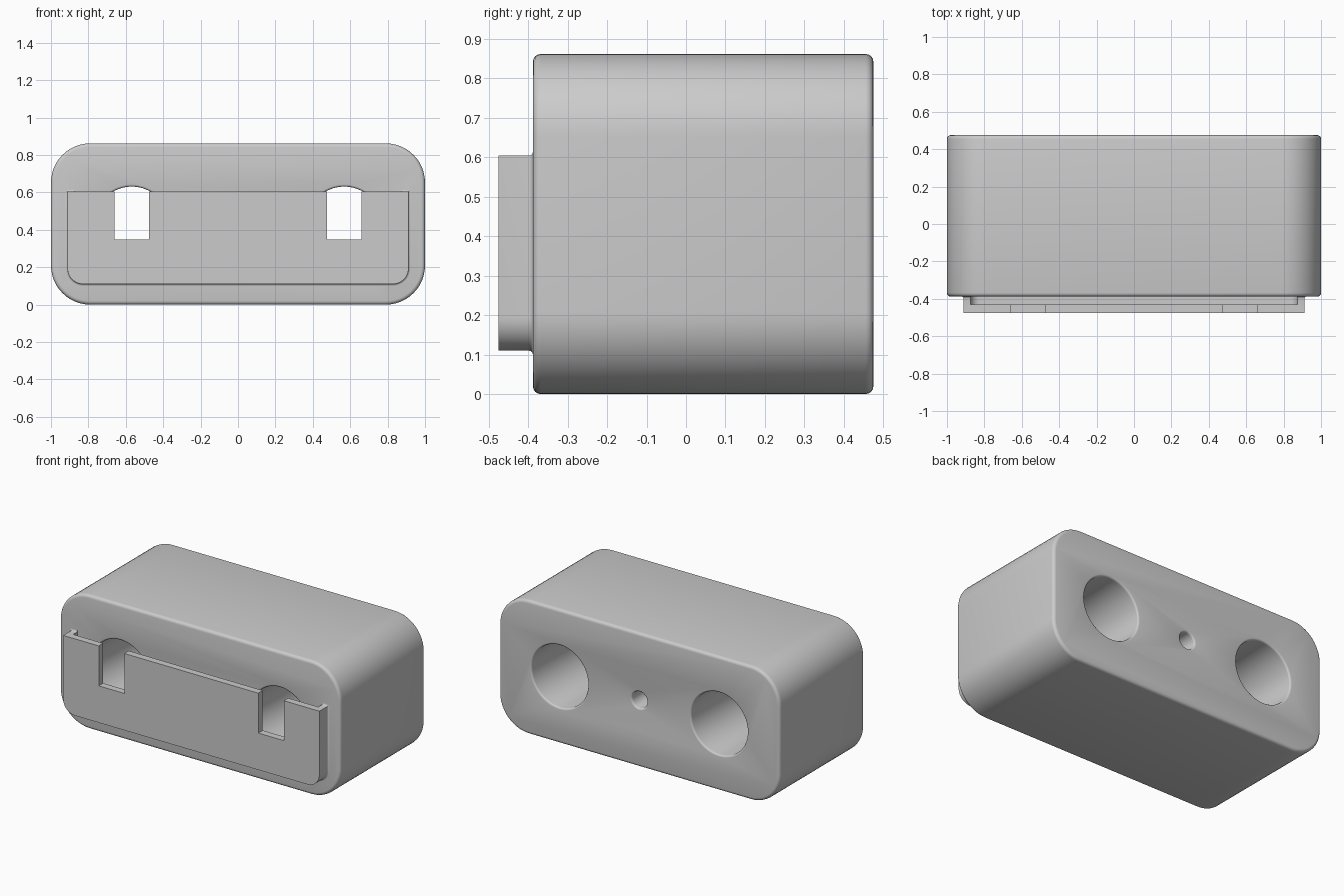
import bpy
import bmesh
from math import sin, cos, pi, radians

cube = bpy.data.objects.get("Cube")
if cube:
    bpy.data.objects.remove(cube)

grey = bpy.data.materials.new("grey plastic")
grey.use_nodes = True
COLOR = (0.6, 0.6, 0.6, 1)
grey.diffuse_color = COLOR
grey.node_tree.nodes["Principled BSDF"].inputs["Base Color"].default_value = COLOR

MID = 0.431          # height of the hole axes
FRONT, FACE, BACK = -0.475, -0.388, 0.475
HOLE_X = 0.568


def outline(half, low, high, r_low, r_high, steps=12):
    """Rectangle in x and z with rounded bottom and top corners."""
    points = []
    corners = ((1, 1, r_high), (-1, 1, r_high), (-1, -1, r_low), (1, -1, r_low))
    for i, (sx, sz, r) in enumerate(corners):
        cx = sx * (half - r)
        cz = high - r if sz > 0 else low + r
        for k in range(steps + 1 if r else 1):
            a = (i + k / steps) * pi / 2
            points.append((cx + r * cos(a), cz + r * sin(a)))
    return points


def circle(x, z, r, sides=64):
    return [(x + r * cos(2 * pi * i / sides), z + r * sin(2 * pi * i / sides))
            for i in range(sides)]


def loft(name, sections):
    """Join (y, points) sections into a closed solid."""
    bm = bmesh.new()
    rings = [[bm.verts.new((x, y, z)) for x, z in pts] for y, pts in sections]
    n = len(rings[0])
    for a, b in zip(rings, rings[1:]):
        for i in range(n):
            j = (i + 1) % n
            bm.faces.new((a[i], a[j], b[j], b[i]))
    bm.faces.new(rings[0])
    bm.faces.new(rings[-1])
    bmesh.ops.recalc_face_normals(bm, faces=bm.faces)
    mesh = bpy.data.meshes.new(name)
    bm.to_mesh(mesh)
    bm.free()
    mesh.materials.append(grey)
    ob = bpy.data.objects.new(name, mesh)
    bpy.context.collection.objects.link(ob)
    return ob


def carve(ob, cutters):
    """Subtract the cutters, then remove them."""
    for cutter in cutters:
        mod = ob.modifiers.new("cut", "BOOLEAN")
        mod.operation, mod.solver, mod.object = "DIFFERENCE", "EXACT", cutter
    graph = bpy.context.evaluated_depsgraph_get()
    result = bpy.data.meshes.new_from_object(ob.evaluated_get(graph))
    ob.modifiers.clear()
    ob.data = result
    for cutter in cutters:
        bpy.data.objects.remove(cutter)


def smooth(ob, angle):
    bpy.ops.object.select_all(action="DESELECT")
    ob.select_set(True)
    bpy.context.view_layer.objects.active = ob
    bpy.ops.object.shade_smooth_by_angle(angle=radians(angle))


def fillet(r, steps=4):
    """(depth, inset) pairs along a quarter round, from end face to side."""
    angles = [k / steps * pi / 2 for k in range(steps + 1)]
    return [(r * (1 - cos(a)), r * (1 - sin(a))) for a in angles]


# Main block with softened front and back edges
ends = fillet(0.02)
levels = [(FACE + d, i) for d, i in ends] + [(BACK - d, i) for d, i in reversed(ends)]
block = loft("main_block", [
    (y, outline(1 - i, i, 2 * MID - i, 0.21 - i, 0.21 - i)) for y, i in levels])


# Round through holes with softened rims
def bore(x, r, rim):
    quarter = fillet(rim)
    steps = [(FACE - 0.02, rim)] + [(FACE + d, i) for d, i in quarter]
    steps += [(BACK - d, i) for d, i in reversed(quarter)] + [(BACK + 0.02, rim)]
    return loft("bore_cutter", [(y, circle(x, MID, r + i)) for y, i in steps])


carve(block, [bore(-HOLE_X, 0.2, 0.012), bore(HOLE_X, 0.2, 0.012), bore(0, 0.053, 0.012)])
smooth(block, 35)

# Front pocket: a shallow tray, open at the top, flaring where it meets the block
flare = [(FACE - d, i) for d, i in fillet(0.01)]
tray = loft("front_pocket", [(FRONT, outline(0.912, 0.11, 0.604, 0.085, 0))] + [
    (y, outline(0.912 + i, 0.11 - i, 0.604 + i, 0.085 + i, 0)) for y, i in reversed(flare)])
hollow = loft("hollow_cutter", [
    (y, outline(0.873, 0.15, 0.8, 0.046, 0)) for y in (-0.43, FACE + 0.02)])
slots = [loft("slot_cutter", [
    (y, [(x + dx, z) for dx, z in outline(0.091, 0.347, 0.8, 0, 0)])
    for y in (FRONT - 0.02, -0.41)]) for x in (-HOLE_X, HOLE_X)]
carve(tray, [hollow] + slots)
smooth(tray, 35)
